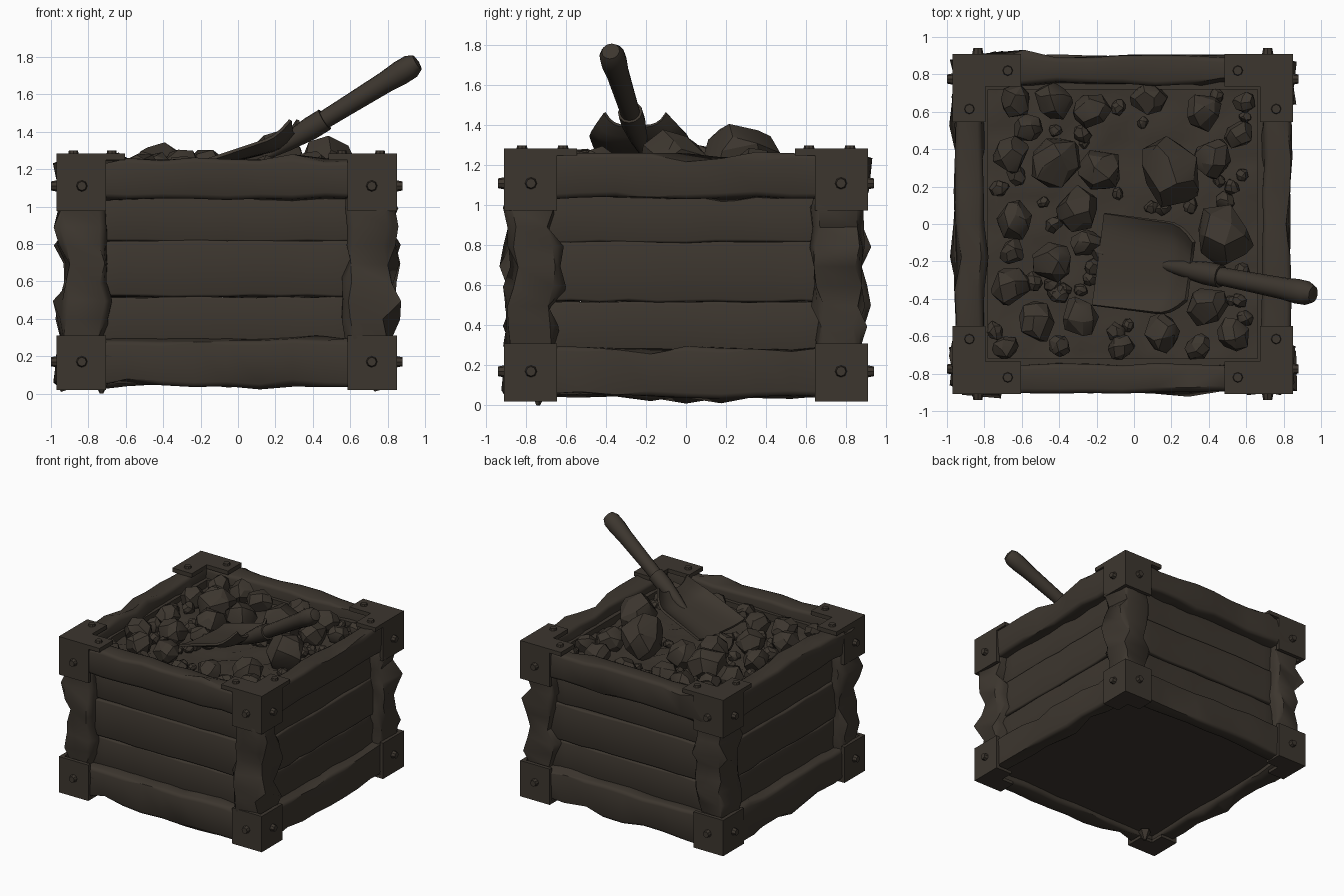
import bpy, bmesh, math, random
from mathutils import Vector, Matrix

random.seed(7)
cube = bpy.data.objects.get("Cube")
if cube:
    bpy.data.objects.remove(cube, do_unlink=True)

brown = bpy.data.materials.new("dark_brown")
brown.use_nodes = True
COLOUR = (0.046, 0.037, 0.028, 1)
brown.diffuse_color = COLOUR
shader = brown.node_tree.nodes["Principled BSDF"]
shader.inputs["Base Color"].default_value = COLOUR
shader.inputs["Roughness"].default_value = 0.9

CENTRE = Matrix.Translation((-0.06, 0, 0))
OUT = 0.91          # half width over the brackets
GRAVEL = 1.12       # height of the gravel bed


def finish(name, bm, matrix=Matrix(), angle=35):
    """Turn a bmesh into a shaded, coloured object."""
    bmesh.ops.recalc_face_normals(bm, faces=bm.faces)
    bm.transform(matrix)
    mesh = bpy.data.meshes.new(name)
    bm.to_mesh(mesh)
    bm.free()
    mesh.materials.append(brown)
    obj = bpy.data.objects.new(name, mesh)
    bpy.context.collection.objects.link(obj)
    bpy.ops.object.select_all(action="DESELECT")
    obj.select_set(True)
    bpy.context.view_layer.objects.active = obj
    bpy.ops.object.shade_smooth_by_angle(angle=math.radians(angle))
    return obj


def add_box(bm, low, high):
    low, high = Vector(low), Vector(high)
    size = high - low
    place = Matrix.Translation((low + high) / 2) @ Matrix.Diagonal((*size, 1))
    return bmesh.ops.create_cube(bm, size=1, matrix=place)["verts"]


def beam(name, low, high, matrix, wear=0.014, bevel=0.025):
    """A worn timber: cut along its length, nudged and bevelled."""
    bm = bmesh.new()
    add_box(bm, low, high)
    size = Vector(high) - Vector(low)
    axis = max(range(3), key=lambda i: size[i])
    along = [e for e in bm.edges
             if abs((e.verts[0].co - e.verts[1].co)[axis]) > size[axis] / 2]
    bmesh.ops.subdivide_edges(bm, edges=along, cuts=9)
    for v in bm.verts:
        for i in range(3):
            if i != axis:
                inward = -1 if v.co[i] > (low[i] + high[i]) / 2 else 1
                v.co[i] += inward * random.uniform(-0.2, 1.6) * wear
    edges = [e for e in bm.edges if len(e.link_faces) == 2 and e.calc_face_angle() > 1]
    bmesh.ops.bevel(bm, geom=edges, offset=bevel, segments=2, profile=0.5, affect="EDGES")
    return finish(name, bm, matrix, 50)


def rivet(bm, position, normal):
    turn = Vector(normal).to_track_quat("Z", "Y").to_matrix().to_4x4()
    bmesh.ops.create_cone(bm, cap_ends=True, segments=8, radius1=0.032, radius2=0.024,
                          depth=0.04, matrix=Matrix.Translation(position) @ turn)


# Four sides, each turned a quarter around the crate
planks = ((0.25, 0.52, 0.815), (0.515, 0.82, 0.825), (0.81, 1.06, 0.81))
for k, side in enumerate(("front", "left", "back", "right")):
    turn = CENTRE @ Matrix.Rotation(k * math.pi / 2, 4, "Z")
    beam(side + "_top_rail", (-0.88, -0.905, 1.03), (0.88, -0.74, 1.262), turn)
    beam(side + "_bottom_rail", (-0.88, -0.905, 0.035), (0.88, -0.76, 0.3), turn)
    beam(side + "_post", (-0.895, -0.895, 0.1), (-0.635, -0.635, 1.09), turn, 0.016, 0.035)
    for n, (bottom, top, depth) in enumerate(planks):
        beam(f"{side}_plank_{n + 1}", (-0.72, -depth, bottom), (0.72, -0.75, top),
             turn, 0.006, 0.012)
    # Thin inner lining behind the top rail
    bm = bmesh.new()
    add_box(bm, (-0.75, -0.76, 0.95), (0.75, -0.72, 1.17))
    finish(side + "_lining", bm, turn)

    # Metal corner brackets with rivets
    for level, z0, z1, rivet_z in (("top", 0.975, 1.27, 1.11), ("bottom", 0.025, 0.31, 0.17)):
        bm = bmesh.new()
        inner = -0.645
        add_box(bm, (-OUT, -OUT, z0), (inner, -OUT + 0.03, z1))
        add_box(bm, (-OUT, -OUT, z0), (-OUT + 0.03, inner, z1))
        rivet(bm, (-0.775, -OUT - 0.01, rivet_z), (0, -1, 0))
        rivet(bm, (-OUT - 0.01, -0.775, rivet_z), (-1, 0, 0))
        if level == "top":
            add_box(bm, (-OUT, -OUT, 1.25), (-0.545, -0.735, 1.283))
            add_box(bm, (-OUT, -OUT, 1.25), (-0.735, -0.545, 1.283))
            rivet(bm, (-0.615, -0.82, 1.28), (0, 0, 1))
            rivet(bm, (-0.82, -0.615, 1.28), (0, 0, 1))
        else:
            add_box(bm, (-OUT, -OUT, 0.02), (inner, -0.76, 0.045))
            add_box(bm, (-OUT, -OUT, 0.02), (-0.76, inner, 0.045))
        finish(f"{side}_{level}_bracket", bm, turn, 30)

# Splinter under one corner
bm = bmesh.new()
bmesh.ops.create_cone(bm, cap_ends=True, segments=5, radius1=0.01, radius2=0.05, depth=0.08,
                      matrix=Matrix.Translation((-0.73, -0.74, 0.04)))
finish("splinter", bm)

# Floor
bm = bmesh.new()
add_box(bm, (-0.78, -0.78, 0.09), (0.78, 0.78, 0.13))
finish("floor", bm, CENTRE)

# Gravel bed
bm = bmesh.new()
bmesh.ops.create_grid(bm, x_segments=20, y_segments=20, size=0.75)
for v in bm.verts:
    v.co.z = GRAVEL + random.uniform(-0.015, 0.02)
finish("gravel_bed", bm, CENTRE)


def add_rock(target, x, y, r):
    """A faceted stone: the hull of points scattered on a squashed ball."""
    bm = bmesh.new()
    turn = Matrix.Rotation(random.uniform(0, 6), 3, "Z")
    for i in range(22):
        h = 1 - 2 * (i + 0.5) / 22
        a = i * 2.4 + random.uniform(-0.4, 0.4)
        s = math.sqrt(1 - h * h)
        p = turn @ Vector((s * math.cos(a) * 1.1, s * math.sin(a) * 0.95, h * 0.95))
        p *= r * random.uniform(0.9, 1.08)
        bm.verts.new(p + Vector((x, y, GRAVEL + 0.65 * r)))
    hull = bmesh.ops.convex_hull(bm, input=bm.verts)
    bmesh.ops.delete(bm, geom=[v for v in bm.verts if not v.link_faces], context="VERTS")
    bmesh.ops.dissolve_limit(bm, angle_limit=0.2, verts=bm.verts, edges=bm.edges)
    scratch = bpy.data.meshes.new("scratch")
    bm.to_mesh(scratch)
    bm.free()
    target.from_mesh(scratch)
    bpy.data.meshes.remove(scratch)


# Large stones: x, y, radius
stones = [(-.63, .66, .09), (-.43, .66, .1), (-.23, .61, .1), (.08, .67, .09), (.37, .6, .1),
          (.59, .65, .06), (.56, .48, .08), (.42, .35, .11), (.2, .27, .18), (-.18, .29, .12),
          (-.42, .33, .14), (-.66, .37, .1), (-.57, .51, .08), (-.3, .08, .12), (-.64, .02, .1),
          (.48, -.06, .16), (-.44, -.2, .11), (-.66, -.33, .11), (-.52, -.52, .11),
          (-.29, -.5, .1), (.39, -.44, .11), (.15, -.58, .1), (.53, -.59, .09),
          (-.07, -.66, .07), (.34, -.66, .07), (-.69, -.66, .07), (-.4, -.65, .06),
          (-.65, -.15, .07), (-.72, .19, .05), (-.26, -.1, .08), (-.17, -.14, .07)]
bm = bmesh.new()
for stone in stones:
    add_rock(bm, *stone)
finish("large_stones", bm, angle=25)

# Small stones fill the gaps
bm = bmesh.new()
for i in range(110):
    x, y, r = random.uniform(-.75, .62), random.uniform(-.7, .7), random.uniform(.03, .055)
    under_blade = -0.2 < x < 0.35 and -0.5 < y < 0.05
    crowded = any(math.hypot(x - a, y - b) < c + r * 0.2 for a, b, c in stones)
    if not under_blade and not crowded:
        add_rock(bm, x, y, r)
finish("small_stones", bm, angle=25)

# Shovel blade: a dished sheet with raised sides and back
bm = bmesh.new()
N = 12
grid = []
for i in range(N + 1):
    u = i / N
    half = 0.25 - 0.09 * max(0, (u - 0.7) / 0.3) ** 2
    row = []
    for j in range(N + 1):
        v = 2 * j / N - 1
        lift = 0.07 * abs(v) ** 4 * (0.3 + 0.7 * u) + 0.07 * max(0, (u - 0.75) / 0.25) ** 2
        row.append(bm.verts.new((-0.24 + 0.5 * u, v * half, 0.12 * u + lift)))
    grid.append(row)
for i in range(N):
    for j in range(N):
        bm.faces.new((grid[i][j], grid[i + 1][j], grid[i + 1][j + 1], grid[i][j + 1]))
bmesh.ops.recalc_face_normals(bm, faces=bm.faces)
bmesh.ops.solidify(bm, geom=bm.faces[:], thickness=0.018)
finish("shovel_blade", bm, Matrix.Translation((0.05, -0.22, 1.2)) @ Matrix.Rotation(-0.13, 4, "Z"))

# Shovel socket and handle: lathed along one axis
tip, base = Vector((0.95, -0.375, 1.765)), Vector((0.14, -0.215, 1.265))
axis = tip - base
aim = Matrix.Translation(base) @ axis.to_track_quat("Z", "Y").to_matrix().to_4x4()


def lathe(name, profile):
    bm = bmesh.new()
    points = [bm.verts.new((r, 0, t * axis.length)) for t, r in profile]
    edges = [bm.edges.new(pair) for pair in zip(points, points[1:])]
    bmesh.ops.spin(bm, geom=points + edges, cent=(0, 0, 0), axis=(0, 0, 1),
                   angle=math.tau, steps=12)
    bmesh.ops.remove_doubles(bm, verts=bm.verts, dist=0.0005)
    finish(name, bm, aim)


lathe("shovel_socket", [(0, 0), (0, 0.02), (0.15, 0.045), (0.3, 0.062), (0.4, 0.062), (0.4, 0)])
lathe("shovel_handle", [(0.3, 0), (0.3, 0.047), (0.55, 0.052), (0.8, 0.058), (0.9, 0.066),
                        (0.97, 0.064), (1.01, 0.045), (1.02, 0)])
